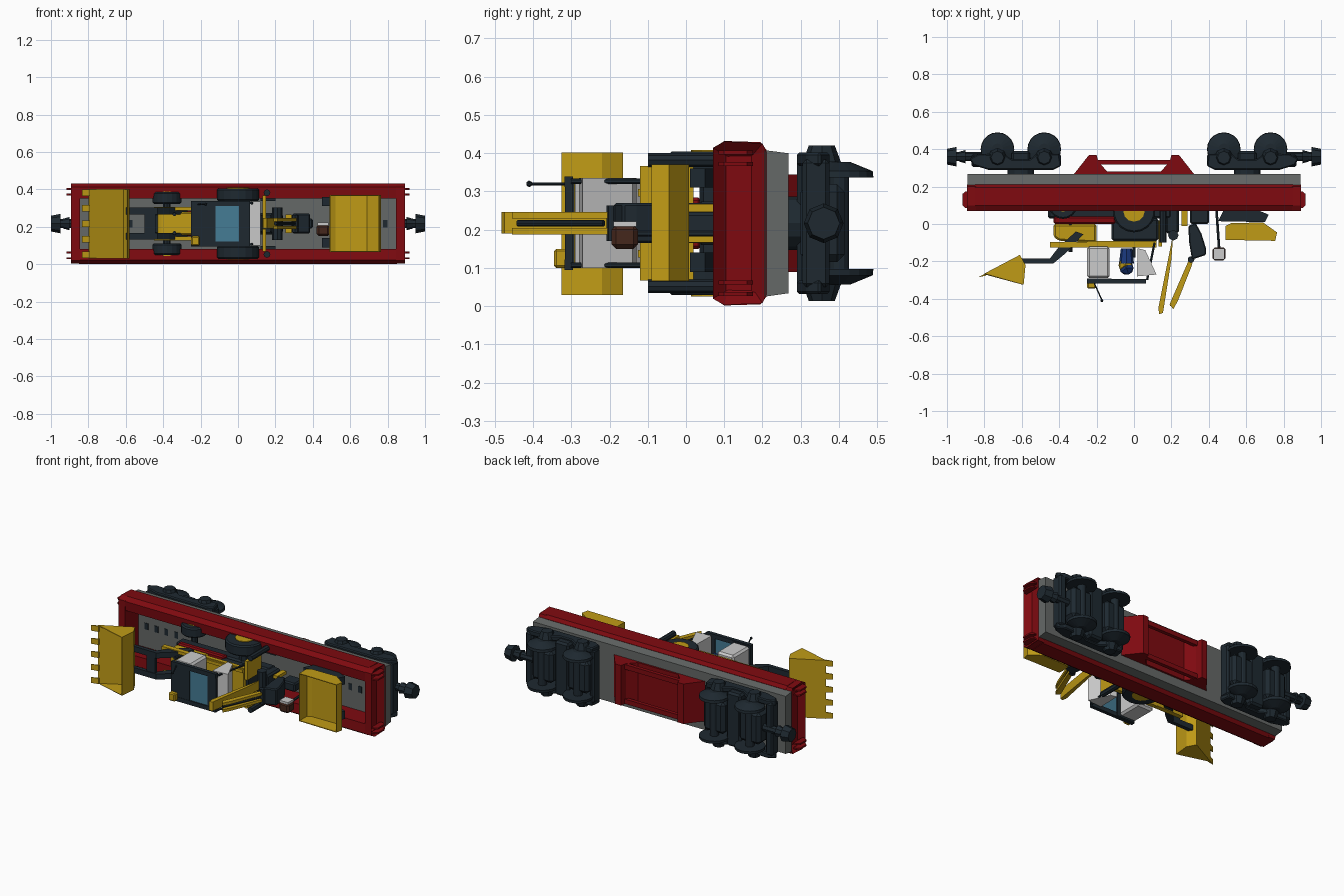
import bpy, bmesh, math
from mathutils import Vector

if "Cube" in bpy.data.objects:
    bpy.data.objects.remove(bpy.data.objects["Cube"])

# The wagon lies on its side: its "up" is -y, its width runs along z (middle at ZC)
ZC = 0.217


def mat(name, r, g, b):
    m = bpy.data.materials.new(name)
    m.diffuse_color = (r, g, b, 1)
    m.use_nodes = True
    m.node_tree.nodes["Principled BSDF"].inputs["Base Color"].default_value = m.diffuse_color
    return m


RED, DARK = mat("red_paint", .21, .003, .005), mat("dark_metal", .013, .022, .03)
YEL, GREY = mat("yellow_paint", .53, .33, .008), mat("deck_grey", .13, .14, .135)
PALE, GLASS = mat("pale_panel", .55, .55, .56), mat("glass", .06, .2, .3)
BLUE, BROWN = mat("blue_cloth", .01, .04, .2), mat("brown", .06, .02, .012)


def finish(name, bm, m):
    bmesh.ops.recalc_face_normals(bm, faces=bm.faces)
    me = bpy.data.meshes.new(name)
    bm.to_mesh(me)
    bm.free()
    me.materials.append(m)
    ob = bpy.data.objects.new(name, me)
    bpy.context.collection.objects.link(ob)
    return ob


def prism(name, pts, a, b, m, axis='z', bevel=0, open_edge=None):
    """Extrude a profile: (x,y) along z, or (y,z) along x."""
    bm = bmesh.new()
    place = (lambda p, t: (p[0], p[1], t)) if axis == 'z' else (lambda p, t: (t, p[0], p[1]))
    lo = [bm.verts.new(place(p, a)) for p in pts]
    hi = [bm.verts.new(place(p, b)) for p in pts]
    bm.faces.new(lo)
    bm.faces.new(hi)
    n = len(pts)
    for i in range(n):
        if i != open_edge:
            j = (i + 1) % n
            bm.faces.new((lo[i], lo[j], hi[j], hi[i]))
    ob = finish(name, bm, m)
    if bevel:
        mod = ob.modifiers.new("bevel", 'BEVEL')
        mod.width, mod.segments = bevel, 1
    if open_edge is not None:
        ob.modifiers.new("plate", 'SOLIDIFY').thickness = .006
    return ob


def box(name, x, y, z, m, bevel=0):
    return prism(name, [(x[0], y[0]), (x[1], y[0]), (x[1], y[1]), (x[0], y[1])], z[0], z[1], m, bevel=bevel)


def rod(name, p, q, r, m, n=12, r2=None):
    p, q = Vector(p), Vector(q)
    bm = bmesh.new()
    bmesh.ops.create_cone(bm, cap_ends=True, segments=n, radius1=r, radius2=r if r2 is None else r2,
                          depth=(q - p).length)
    ob = finish(name, bm, m)
    ob.rotation_mode = 'QUATERNION'
    ob.rotation_quaternion = (q - p).to_track_quat('Z', 'Y')
    ob.location = (p + q) / 2
    return ob


def ball(name, c, r, m):
    bm = bmesh.new()
    bmesh.ops.create_icosphere(bm, subdivisions=1, radius=r)
    ob = finish(name, bm, m)
    ob.location = c
    return ob


def zs(s, a, b):
    """z range a..b outward from the middle, on side s."""
    return tuple(sorted((ZC + s * a, ZC + s * b)))


# Wagon deck and side rails
prism("deck", [(.205, .025), (.205, .408), (.268, .4), (.268, .034)], -.89, .89, GREY, 'x')
for s in (-1, 1):
    prism("side_rail", [(y, ZC + s * d) for y, d in
          ((.07, .195), (.10, .215), (.195, .212), (.21, .192), (.205, .135), (.075, .135))],
          -.85, .85, RED, 'x')
    # End frame with recessed panel and thin corner tabs
    wall = prism("end_frame", [(.07, .02), (.1, .003), (.2, .008), (.21, .03), (.21, .404), (.2, .426), (.1, .431), (.07, .414)],
                 s * .845, s * .892, RED, 'x')
    bm = bmesh.new()
    bm.from_mesh(wall.data)
    caps = [f for f in bm.faces if f.calc_center_median().x * s > .89]
    bmesh.ops.inset_region(bm, faces=caps, thickness=.04, depth=-.035)
    bm.to_mesh(wall.data)
    bm.free()
    for t in (-1, 1):
        for d in (.15, .18):
            prism("corner_tab", [(s * .88, .085), (s * .9, .085), (s * .918, .1), (s * .918, .16), (s * .9, .175), (s * .88, .175)],
                  *zs(t, d, d + .01), RED)
    for i in range(4):
        box("deck_slot", sorted((s * (.80 - .07 * i), s * (.775 - .07 * i))), (.202, .206), zs(1, -.02, .02), DARK)

# Centre underframe
box("underframe_plate", (-.3, .3), (.268, .28), (.09, .344), RED)
for s in (-1, 1):
    prism("underframe_post", [(s * .32, .268), (s * .24, .37), (s * .2, .37), (s * .19, .33), (s * .13, .268)], .09, .344, RED)
    box("underframe_bar", (-.21, .21), (.318, .342), zs(s, .095, .125), RED)

# Bogies with wheelsets and couplers
for s in (-1, 1):
    for x in (.48, .73):
        X = s * x
        rod("axle", (X, .4, .07), (X, .4, .364), .026, DARK)
        for t in (-1, 1):
            rod("wheel", (X, .4, ZC + t * .12), (X, .4, ZC + t * .137), .09, DARK, 20, .088)
            rod("wheel_cone", (X, .4, ZC + t * .137), (X, .4, ZC + t * .16), .086, DARK, 20, .03)
            rod("axle_box", (X, .355, ZC + t * .16), (X, .355, ZC + t * .203), .05, DARK, 8, .034)
        box("brake_beam", (X - .075, X + .075), (.3, .415), (.115, .319), DARK, .02)
    rod("bogie_pivot", (s * .605, .265, ZC), (s * .605, .33, ZC), .07, DARK)
    box("bogie_bolster", (s * .605 - .05, s * .605 + .05), (.29, .39), (.045, .389), DARK, .012)
    for t in (-1, 1):
        prism("bogie_side_frame", [(s * x, y) for x, y in
              ((.39, .31), (.43, .29), (.78, .29), (.86, .315), (.88, .35), (.83, .375), (.69, .37),
               (.65, .345), (.56, .345), (.52, .375), (.4, .375))], *zs(t, .15, .185), DARK, bevel=.006)
    for a, b in ((.82, .87), (.39, .42)):
        box("bogie_end_beam", sorted((s * a, s * b)), (.305, .375), (.05, .384), DARK, .01)
    rod("coupler_shank", (s * .8, .36, ZC), (s * .96, .36, ZC), .024, DARK, 8)
    rod("coupler_collar", (s * .9, .36, ZC), (s * .935, .36, ZC), .036, DARK, 8, .026)
    rod("coupler_head", (s * .95, .36, ZC), (s, .36, ZC), .052, DARK, 8, .042)

# Digger chassis, hood and beams
box("chassis", (-.46, .2), (.03, .1), (.16, .274), DARK, .01)
box("chassis_belly", (-.43, -.1), (0, .04), (.15, .284), RED, .008)
prism("hood", [(-.43, 0), (-.43, -.07), (-.4, -.09), (-.2, -.1), (-.2, 0)], .155, .28, YEL, bevel=.01)
box("cab_floor", (-.25, .12), (-.115, -.09), (.12, .314), YEL)
box("cab_base", (-.12, .13), (-.09, .03), (.165, .27), DARK, .01)
for s in (-1, 1):
    box("lift_beam", (-.45, .12), (-.125, -.095), zs(s, .07, .09), YEL)
    box("stabilizer_frame", (.13, .15), (-.12, .02), zs(s, .03, .15), YEL)
    rod("stabilizer_leg", (.155, -.1, ZC + s * .165), (.155, .1, ZC + s * .165), .018, DARK, 8)
    box("stabilizer_foot", (.12, .2), (.09, .11), zs(s, .12, .187), DARK)
    box("support_strip", (.255, .285), (-.01, .08), zs(s, .03, .05), YEL)
    # Tyres and hubs
    for name, x, y, r, a, b in (("rear", 0, .07, .115, .12, .188), ("front", -.38, .105, .078, .105, .168)):
        w = rod(name + "_tyre", (x, y, ZC + s * a), (x, y, ZC + s * b), r, DARK, 18)
        mod = w.modifiers.new("bevel", 'BEVEL')
        mod.width, mod.segments, mod.angle_limit = .008, 1, math.radians(50)
        rod(name + "_hub", (x, y, ZC + s * b), (x, y, ZC + s * (b + .004)), r * .5, YEL)
    # Loader arms
    prism("loader_arm", [(-.6, -.21), (-.43, -.21), (-.37, -.16), (-.27, -.055), (-.31, -.04), (-.4, -.12), (-.45, -.185), (-.6, -.185)],
          *zs(s, .05, .085), DARK)
    rod("loader_ram", (-.34, .02, ZC + s * .05), (-.34, -.15, ZC + s * .05), .01, DARK, 8)
rod("front_axle", (-.38, .105, .09), (-.38, .105, .344), .02, DARK, 8)
rod("rear_axle", (0, .07, .08), (0, .07, .354), .035, DARK, 8)
box("loader_cross", (-.5, -.44), (-.205, -.185), (.135, .299), DARK)

# Loader bucket with teeth
prism("loader_bucket", [(-.8, -.265), (-.61, -.165), (-.58, -.22), (-.59, -.325)], .03, .402, YEL, open_edge=3)
for i in range(5):
    z = .05 + i * .083
    prism("bucket_tooth", [(-.79, -.276), (-.79, -.262), (-.835, -.285)], z - .018, z + .018, YEL)

# Cab
box("cab_rear", (-.25, -.13), (-.29, -.12), (.1, .335), PALE, .012)
prism("cab_windscreen", [(.015, -.28), (.02, -.13), (.06, -.14), (.12, -.27)], .1, .335, PALE)
for s in (-1, 1):
    box("roof_rail", (-.25, .065), (-.318, -.295), zs(s, .095, .122), DARK)
    rod("cab_post", (.07, -.3, ZC + s * .11), (.11, -.1, ZC + s * .11), .007, DARK, 6)
box("roof_rear", (-.25, -.12), (-.316, -.292), (.1, .334), DARK)
box("roof_front", (.005, .065), (-.316, -.297), (.1, .334), DARK)
box("roof_glass", (-.12, .005), (-.311, -.302), (.11, .324), GLASS)
rod("antenna", (-.22, -.3, .32), (-.17, -.41, .32), .004, DARK, 6)
ball("antenna_tip", (-.172, -.41, .32), .009, DARK)
box("roof_lamp", (-.25, -.205), (-.345, -.31), (.1, .15), YEL, .006)

# Driver
rod("driver_body", (-.04, -.13, ZC), (-.04, -.21, ZC), .03, BLUE, 8, .04)
ball("driver_head", (-.04, -.235, ZC), .042, BLUE)
ball("driver_helmet", (-.047, -.22, ZC), .04, YEL)
rod("steering_column", (0, -.1, ZC), (0, -.18, ZC), .008, DARK, 6)

# Folded digging boom
rod("boom_pivot", (.21, -.06, .13), (.21, -.06, .304), .028, DARK, 8)
box("boom_mount", (.17, .24), (-.05, .09), (.165, .27), DARK, .01)
prism("boom_lower", [(.21, -.05), (.2, -.19), (.155, -.475), (.135, -.482), (.13, -.45)], .19, .247, YEL)
for s in (-1, 1):
    prism("boom_upper", [(.31, -.22), (.315, -.19), (.29, -.2), (.19, -.43), (.21, -.455), (.235, -.41)],
          *zs(s, .012, .03), YEL)
rod("boom_ram", (.3, -.215, ZC), (.2, -.44, ZC), .009, DARK, 8)
rod("boom_knuckle", (.305, -.19, .17), (.305, -.19, .264), .018, DARK, 8)
prism("boom_elbow", [(.29, -.01), (.33, .005), (.36, -.05), (.385, -.13), (.385, -.165), (.31, -.19), (.295, -.1)],
      .165, .27, DARK, bevel=.006)
box("elbow_bracket", (.3, .4), (0, .09), (.19, .245), DARK, .008)

# Post with load block
rod("post", (.44, .09, .19), (.455, -.13, .19), .008, DARK, 6)
box("load_block", (.42, .49), (-.195, -.125), (.15, .212), BROWN, .012)
box("load_lid", (.425, .485), (-.19, -.13), (.208, .222), PALE)

# Rear scoop on its rest
prism("rear_scoop", [(.49, -.01), (.49, -.085), (.755, -.09), (.765, -.045), (.69, .008), (.52, .005)],
      .066, .37, YEL, open_edge=1)
for z in (.09, .31):
    prism("scoop_rest", [(.45, .015), (.7, .01), (.72, .05), (.66, .075), (.48, .075)], z, z + .05, DARK)
